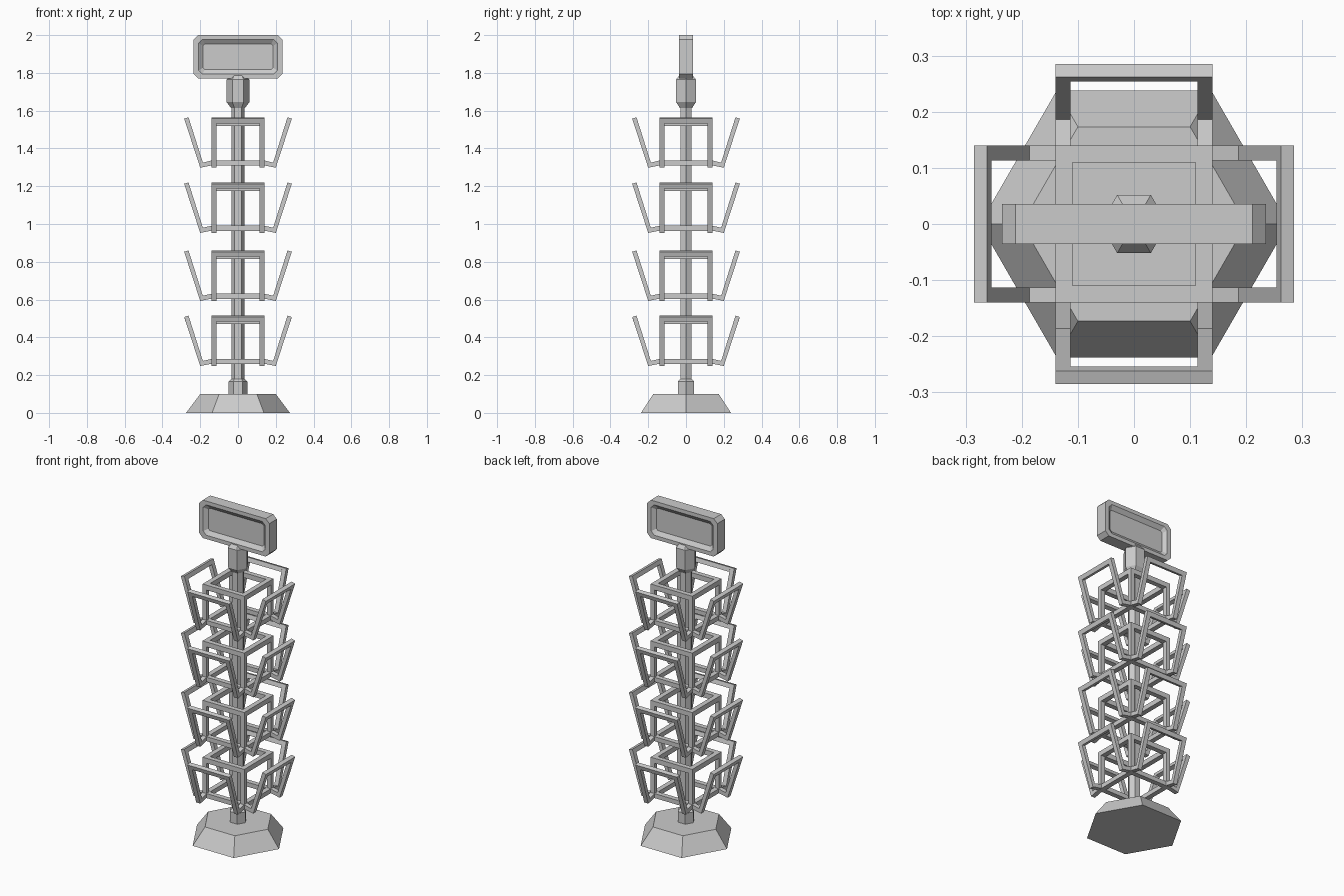
import bpy
import bmesh
from math import cos, sin, pi
from mathutils import Matrix

cube = bpy.data.objects.get("Cube")
if cube:
    bpy.data.objects.remove(cube, do_unlink=True)

grey = bpy.data.materials.new("plain grey")
grey.use_nodes = True
colour = (0.6, 0.6, 0.6, 1)
grey.diffuse_color = colour
grey.node_tree.nodes["Principled BSDF"].inputs["Base Color"].default_value = colour


def finish(name, bm):
    bmesh.ops.recalc_face_normals(bm, faces=bm.faces)
    mesh = bpy.data.meshes.new(name)
    bm.to_mesh(mesh)
    bm.free()
    mesh.materials.append(grey)
    obj = bpy.data.objects.new(name, mesh)
    bpy.context.collection.objects.link(obj)
    return obj


def loft(bm, loops):
    """Skin a stack of equal loops and cap both ends."""
    rings = [[bm.verts.new(p) for p in loop] for loop in loops]
    n = len(rings[0])
    for a, b in zip(rings, rings[1:]):
        for i in range(n):
            j = (i + 1) % n
            bm.faces.new((a[i], a[j], b[j], b[i]))
    bm.faces.new(rings[0])
    bm.faces.new(rings[-1])


def hex_part(name, profile):
    """Six-sided turned part from (radius, height) pairs."""
    bm = bmesh.new()
    loft(bm, [[(r * cos(k * pi / 3), r * sin(k * pi / 3), z) for k in range(6)]
              for r, z in profile])
    return finish(name, bm)


def box(bm, x0, x1, y0, y1, z0, z1):
    loft(bm, [[(x0, y0, z), (x1, y0, z), (x1, y1, z), (x0, y1, z)] for z in (z0, z1)])


def extrude(bm, profile, y0, y1):
    loft(bm, [[(x, y, z) for x, z in profile] for y in (y0, y1)])


# Stand: base, collar, pole and sign socket
hex_part("base", [(0.275, 0), (0.2, 0.1)])
hex_part("collar", [(0.05, 0.1), (0.05, 0.165), (0.036, 0.18)])
hex_part("pole", [(0.035, 0.1), (0.035, 1.63)])
hex_part("sign_socket", [(0.038, 1.615), (0.06, 1.645), (0.06, 1.765), (0.04, 1.788)])


# Sign with a sunken panel on both sides
def sign_loop(hx, hz, cut, y):
    corners = [(hx - cut, hz), (hx, hz - cut), (hx, cut - hz), (hx - cut, -hz),
               (cut - hx, -hz), (-hx, cut - hz), (-hx, hz - cut), (cut - hx, hz)]
    return [(x, y, 1.885 + z) for x, z in corners]


half = [(0.186, 0.068, 0.01, 0.018), (0.208, 0.092, 0.02, 0.036), (0.235, 0.115, 0.024, 0.036)]
bm = bmesh.new()
loft(bm, [sign_loop(hx, hz, c, -y) for hx, hz, c, y in half]
     + [sign_loop(*s) for s in reversed(half)])
finish("sign", bm)

# Rack tiers: inner cage with four flared holders; heights are below the tier top
OUT, IN = 0.14, 0.11
SIDE = [(0.14, -0.255), (0.2, -0.267), (0.285, -0.007), (0.262, 0), (0.186, -0.24), (0.14, -0.229)]
RAIL = [(0.285, -0.007), (0.262, 0), (0.254, -0.025), (0.277, -0.032)]

for tier, top in enumerate((0.515, 0.86, 1.22, 1.565), 1):
    cage = bmesh.new()
    holders = bmesh.new()
    for k in range(4):
        turn = Matrix.Rotation(k * pi / 2, 4, 'Z')
        # One side of the cage: upper rail, lower rail and corner post
        bm = bmesh.new()
        box(bm, IN, OUT, -OUT, IN, -0.045, -0.015)
        box(bm, IN, OUT, -OUT, IN, -0.256, -0.229)
        box(bm, IN + 0.004, OUT, -OUT, -IN - 0.004, -0.229, -0.045)
        bm.transform(Matrix.Translation((0, 0, top)) @ turn)
        part = bpy.data.meshes.new("part")
        bm.to_mesh(part)
        cage.from_mesh(part)
        bm.clear()
        # One holder: two bent arms joined by a front rail
        extrude(bm, SIDE, -OUT, -0.113)
        extrude(bm, SIDE, 0.113, OUT)
        extrude(bm, RAIL, -0.113, 0.113)
        bm.transform(Matrix.Translation((0, 0, top)) @ turn)
        bm.to_mesh(part)
        holders.from_mesh(part)
        bm.free()
        bpy.data.meshes.remove(part)
    finish(f"rack_cage_{tier}", cage)
    finish(f"rack_holders_{tier}", holders)
